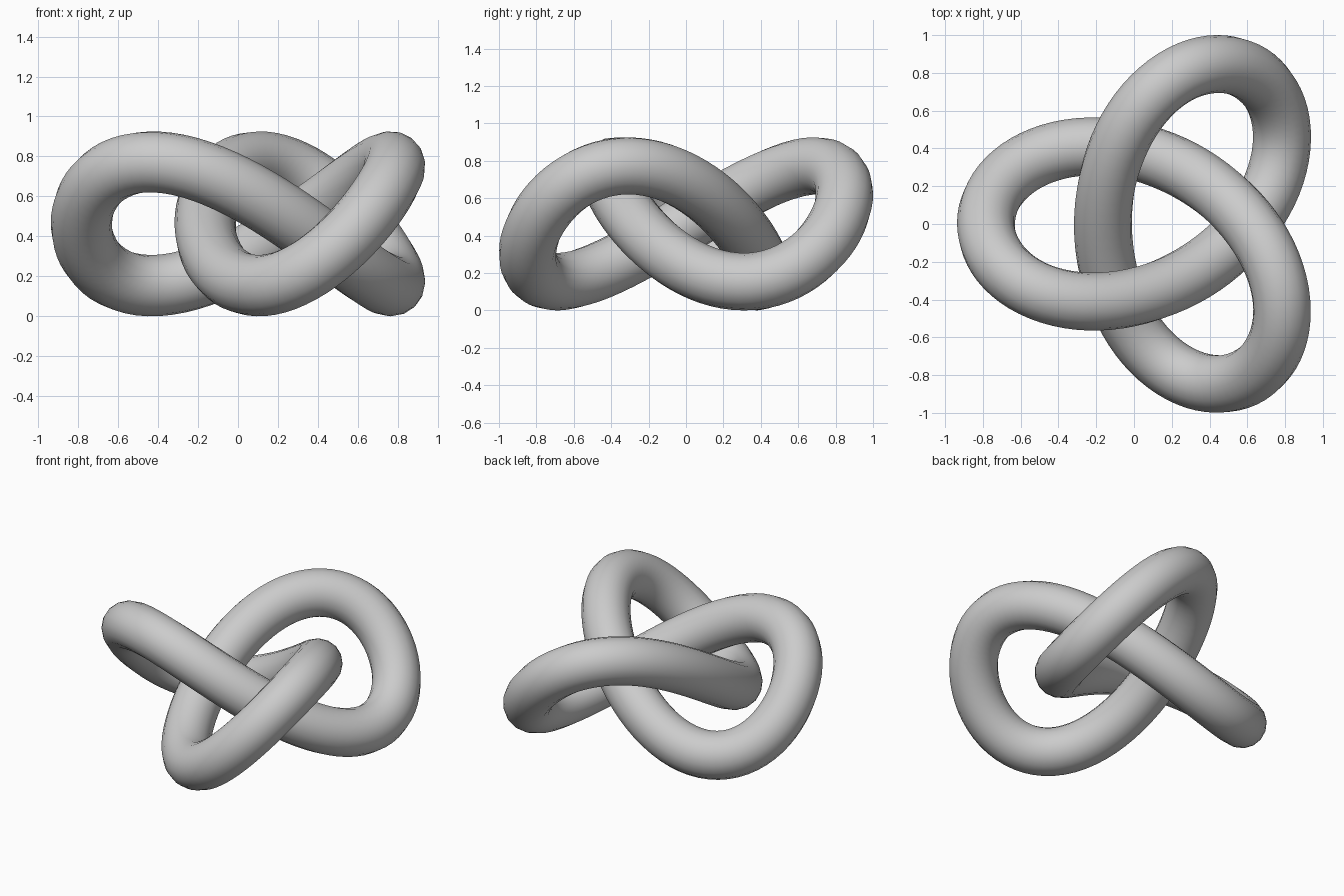
import bpy
from math import sin, cos, pi

if "Cube" in bpy.data.objects:
    bpy.data.objects.remove(bpy.data.objects["Cube"])

SCALE, TUBE, STEPS = 0.3096, 0.1535, 160
SHIFT_X = SCALE * 0.9375 / 2      # centres the three-lobed outline
MID_Z = SCALE + TUBE

# Trefoil centre line as a closed curve with a round bevel
curve = bpy.data.curves.new("trefoil_knot", 'CURVE')
curve.dimensions = '3D'
curve.twist_mode = 'MINIMUM'
curve.bevel_depth = TUBE
curve.bevel_resolution = 6
spline = curve.splines.new('POLY')
spline.points.add(STEPS - 1)
for i, p in enumerate(spline.points):
    t = 2 * pi * i / STEPS
    p.co = (SHIFT_X + SCALE * (cos(t) - 2 * cos(2 * t)),
            SCALE * (sin(t) + 2 * sin(2 * t)),
            MID_Z + SCALE * sin(3 * t), 1)
spline.use_cyclic_u = True
spline.use_smooth = True

# Turn the tube into a smooth mesh
knot = bpy.data.objects.new("trefoil_knot", curve)
bpy.context.collection.objects.link(knot)
bpy.context.view_layer.objects.active = knot
knot.select_set(True)
bpy.ops.object.convert(target='MESH')
bpy.ops.object.shade_smooth()
